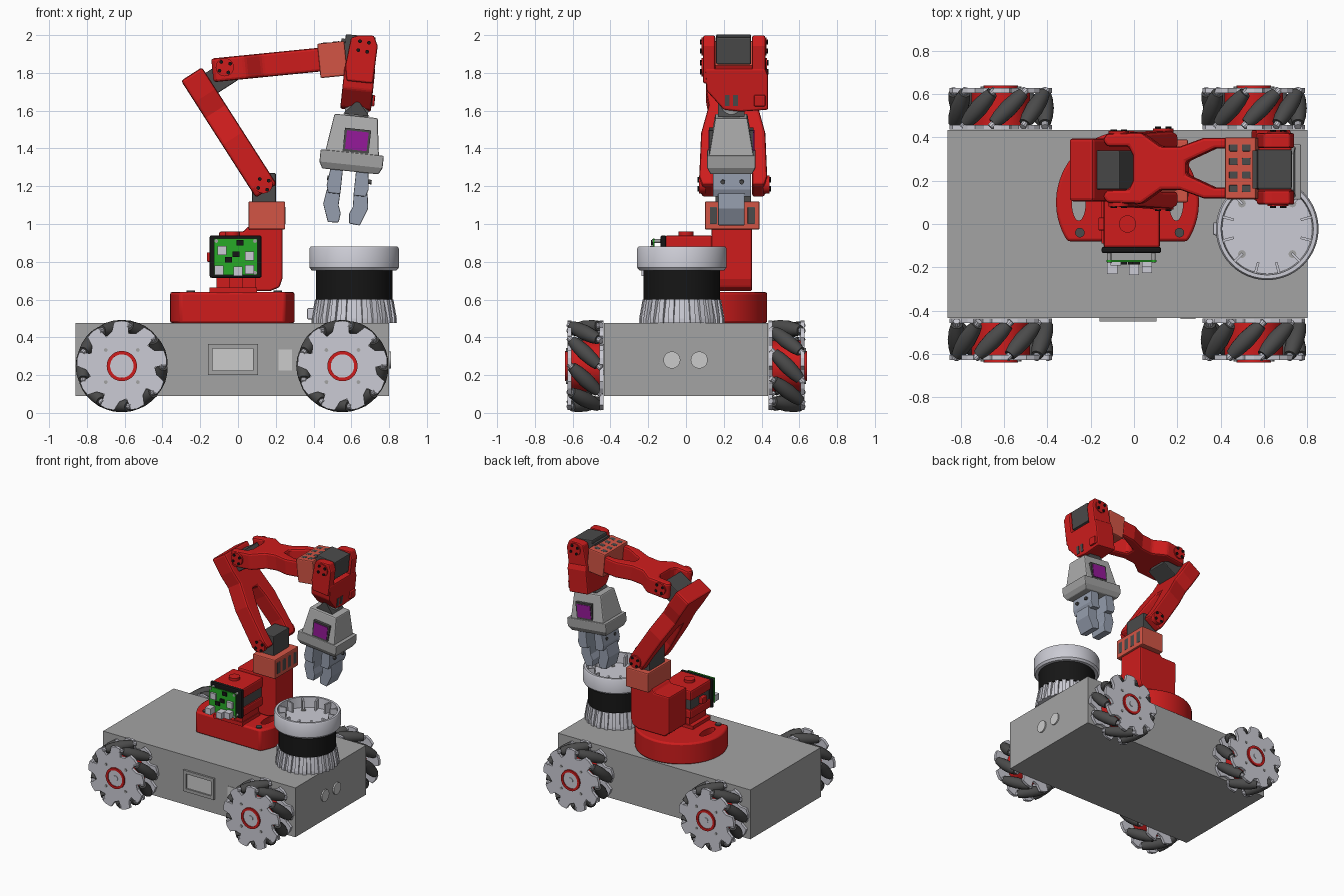
import bpy, bmesh
from math import pi, sin, cos, radians
from mathutils import Matrix, Vector

if "Cube" in bpy.data.objects:
    bpy.data.objects.remove(bpy.data.objects["Cube"])

def mat(name, *c):
    m = bpy.data.materials.new(name)
    m.diffuse_color = (*c, 1)
    m.use_nodes = True
    m.node_tree.nodes["Principled BSDF"].inputs["Base Color"].default_value = m.diffuse_color
    return m

RED = mat("red", .62, .012, .012)
SALMON = mat("salmon", .65, .09, .06)
DARK = mat("dark_grey", .07, .07, .07)
BLACK = mat("black", .008, .008, .008)
PALE = mat("pale_grey", .6, .6, .66)
GREY = mat("mid_grey", .36, .36, .36)
STEEL = mat("steel", .3, .34, .42)
GREEN = mat("green", .02, .4, .02)
PURPLE = mat("purple", .3, .01, .32)

I = Matrix()
T = lambda x, y, z: Matrix.Translation((x, y, z))
R = Matrix.Rotation
XZ = Matrix(((1, 0, 0, 0), (0, 0, 1, 0), (0, 1, 0, 0), (0, 0, 0, 1)))
YZ = Matrix(((0, 0, 1, 0), (1, 0, 0, 0), (0, 1, 0, 0), (0, 0, 0, 1)))

def emit(name, verts, faces, Ms, m, bevel=0, smooth=False):
    bm = bmesh.new()
    for M in (Ms if isinstance(Ms, list) else [Ms]):
        vs = [bm.verts.new(M @ Vector(v)) for v in verts]
        for f in faces:
            bm.faces.new([vs[i] for i in f])
    bmesh.ops.recalc_face_normals(bm, faces=bm.faces)
    me = bpy.data.meshes.new(name)
    bm.to_mesh(me)
    bm.free()
    if smooth:
        me.shade_smooth()
        me.set_sharp_from_angle(angle=radians(35))
    if m:
        me.materials.append(m)
    ob = bpy.data.objects.new(name, me)
    bpy.context.collection.objects.link(ob)
    if bevel:
        b = ob.modifiers.new("bevel", 'BEVEL')
        b.width, b.segments, b.limit_method = bevel, 2, 'ANGLE'
    return ob

def loft(name, rings, Ms, m, bevel=0, smooth=False):
    n = len(rings[0])
    verts = [v for r in rings for v in r]
    faces = [list(range(n)), list(range(len(verts) - n, len(verts)))]
    for k in range(len(rings) - 1):
        for i in range(n):
            j = (i + 1) % n
            faces.append([k*n + i, k*n + j, k*n + n + j, k*n + n + i])
    return emit(name, verts, faces, Ms, m, bevel, smooth)

def prism(name, pts, a, b, Ms, m, bevel=0, smooth=False):
    return loft(name, [[(*p, d) for p in pts] for d in (a, b)], Ms, m, bevel, smooth)

def box(name, x, y, z, m, Ms=I, bevel=0):
    return prism(name, [(x[0], y[0]), (x[1], y[0]), (x[1], y[1]), (x[0], y[1])], *z, Ms, m, bevel)

def lathe(name, prof, Ms, m, n=48):
    ring = lambda r, z: [(r*cos(2*pi*i/n), r*sin(2*pi*i/n), z) for i in range(n)]
    return loft(name, [ring(*p) for p in prof], Ms, m, smooth=True)

def aim(p, d):
    return T(*p) @ Vector(d).to_track_quat('Z', 'Y').to_matrix().to_4x4()

# chassis with front screen, side plate and end sensors
box("chassis", (-.86, .80), (-.435, .435), (.09, .475), mat("chassis_grey", .37, .37, .37))
for nm, x, z in (("screen_frame_bottom", (-.16, .105), (.2, .225)), ("screen_frame_top", (-.16, .105), (.34, .365)),
                 ("screen_frame_left", (-.16, -.135), (.2, .365)), ("screen_frame_right", (.08, .105), (.2, .365))):
    box(nm, x, (-.45, -.43), z, GREY)
box("screen", (-.135, .08), (-.438, -.43), (.225, .34), None)
box("side_plate", (.215, .285), (-.439, -.43), (.225, .335), None)
lathe("end_sensors", [(.045, 0), (.045, .01)], [aim((.8, y, .28), (1, 0, 0)) for y in (-.075, .07)], None, 32)

# mecanum wheels
N = 9
S = 2*pi/N
plate = [(r*cos((k + f)*S), r*sin((k + f)*S)) for k in range(N)
         for f, r in ((0, .237), (.25, .24), (.45, .237), (.55, .175), (.85, .19))]
for nm, cx, ang in (("back_left", -.615, 0), ("back_right", .553, 0), ("front_left", -.615, pi), ("front_right", .553, pi)):
    W = T(cx, 0, .248) @ R(ang, 4, 'Z')
    hub = W @ aim((0, 0, 0), (0, 1, 0))
    for side, a, b in (("outer", .605, .628), ("inner", .437, .457)):
        prism(f"{nm}_wheel_{side}_plate", plate, a, b, W @ XZ, PALE)
    lathe(f"{nm}_wheel_hub", [(.135, .45), (.135, .61)], hub, RED)
    lathe(f"{nm}_wheel_ring", [(.08, .61), (.08, .64), (.062, .64), (.062, .63)], hub, RED)
    lathe(f"{nm}_wheel_cap", [(.062, .6), (.062, .633), (.02, .633), (.02, .638)], hub, PALE, 32)
    spokes = [W @ T(0, .535, 0) @ R(k*S, 4, 'Y') @ aim((.204, 0, 0), (0, 1, -1)) for k in range(N)]
    lathe(f"{nm}_wheel_rollers", [(.027, -.1), (.036, -.06), (.041, 0), (.036, .06), (.027, .1)], spokes, DARK, 16)
    lathe(f"{nm}_wheel_axles", [(.016, -.122), (.016, .122)], spokes, PALE, 10)
    lathe(f"{nm}_wheel_bolts", [(.01, .62), (.01, .634)],
          [hub @ R(k*pi/2 + pi/4, 4, 'Z') @ T(.12, 0, 0) for k in range(4)], GREY, 10)

# round sensor tower with open cup on top
C = T(.615, -.022, 0)
lathe("tower_base", [(.215, .475), (.215, .49), (.19, .6)], C, PALE)
prism("tower_base_ribs", [(.17, .475), (.226, .475), (.226, .5), (.208, .6), (.17, .6)], -.014, .014,
      [C @ R(k*2*pi/24, 4, 'Z') @ XZ for k in range(24)], PALE)
box("tower_plug", (-.25, -.2), (-.03, .03), (.495, .555), PALE, C, .008)
lathe("tower_band", [(.203, .6), (.203, .76)], C, BLACK, 64)
lathe("tower_cup", [(.225, .755), (.237, .77), (.237, .87), (.23, .88), (.213, .88), (.208, .8)], C, PALE, 64)
box("tower_cup_ribs", (.16, .215), (-.006, .006), (.8, .872), PALE, [C @ R((k + .5)*pi/6, 4, 'Z') for k in range(12)])
lathe("tower_screws", [(.018, .8), (.018, .806)], [C @ R(k*pi/2 + pi/4, 4, 'Z') @ T(.165, 0, 0) for k in range(4)], GREY, 16)

# turntable: disc with a flat front and two oval openings
a0 = -.576
arc = [(-.03 + .33*cos(a0 + (pi - 2*a0)*i/48), .1 + .33*sin(a0 + (pi - 2*a0)*i/48)) for i in range(49)]
base = prism("turntable", arc, .475, .64, I, RED, .012, True)
oval = [(.032*cos(i*pi/12), .085*sin(i*pi/12)) for i in range(24)]
cut = prism("oval_cutter", oval, .45, .7, [T(-.255, .1, 0), T(.195, .1, 0)], None)
cut.hide_render = True
cut.hide_viewport = True
bo = base.modifiers.new("openings", 'BOOLEAN')
bo.operation, bo.object = 'DIFFERENCE', cut
lathe("turntable_screws", [(.022, .63), (.022, .648)], [T(-.25, -.04, 0), T(.21, -.04, 0)], DARK, 20)

# swivel motor housing and column
box("motor_legs", (-.035, .035), (-.08, .12), (.63, .75), RED, [T(-.08, 0, 0), T(.06, 0, 0)])
box("motor_foot", (-.15, .1), (-.09, .13), (.635, .665), RED)
box("motor_bottom_cover", (-.14, .12), (-.11, .14), (.72, .79), RED, bevel=.012)
box("motor_core", (-.13, .11), (-.1, .13), (.78, .87), DARK)
box("motor_top_cover", (-.14, .12), (-.11, .14), (.86, .94), RED, bevel=.012)
lathe("motor_cap", [(.04, .93), (.04, .96)], T(-.03, 0, 0), RED, 24)
box("motor_side_knob", (-.165, -.13), (-.03, .03), (.8, .85), RED, bevel=.006)
prism("column", [(-.1, .68), (-.06, .645), (.17, .645), (.22, .665), (.235, .71), (.235, .985), (.05, .985), (.03, .96), (-.1, .96)],
      .135, .35, XZ, RED, .01)

# controller board
box("board_tray", (-.15, .125), (-.135, -.105), (.715, .94), BLACK, bevel=.01)
box("circuit_board", (-.127, .103), (-.176, -.166), (.73, .922), GREEN)
lathe("board_posts", [(.01, 0), (.01, .05)], [aim((x, -.18, z), (0, 1, 0)) for x in (-.115, .09) for z in (.742, .91)], GREY, 12)
for i, (x, z, d) in enumerate(((-.1, .755, .055), (.0, .75, .06), (.06, .76, .05), (.06, .83, .02), (-.085, .86, .015))):
    box(f"board_socket_{i}", (x - .024, x + .024), (-.176 - d, -.17), (z - .024, z + .024), PALE)
for i, (x, z) in enumerate(((-.01, .84), (-.05, .81), (.01, .9))):
    box(f"board_chip_{i}", (x - .018, x + .018), (-.186, -.17), (z - .014, z + .014), BLACK)

# shoulder bracket and servo
box("shoulder_bracket", (.055, .25), (.1, .39), (.97, 1.12), SALMON, bevel=.008)
box("shoulder_bracket_slots", (.24, .252), (-.02, .02), (-.045, .045), DARK, [T(0, .145 + .067*k, 1.045) for k in range(4)], .004)
box("shoulder_servo", (.075, .2), (.155, .345), (1.1, 1.27), DARK, bevel=.006)

# arm links: a half outline is mirrored into an H-shaped plate with forked ends
def link_frame(p, q, y):
    u = Vector((q[0] - p[0], 0, q[1] - p[1])).normalized()
    v = Vector((0, 1, 0))
    return T(p[0], y, p[1]) @ Matrix((u, v, u.cross(v))).transposed().to_4x4()

def link(name, half, t, M):
    prism(name, half + [(u, -v) for u, v in reversed(half)], -t, t, M, RED, .014)

U = link_frame((.15, 1.175), (-.25, 1.80), .25)
link("upper_arm", [(.42, .03), (.33, .06), (.13, .1), (0, .1), (0, .165), (.05, .18), (.33, .17), (.5, .13), (.6, .145), (.735, .145)], .066, U)
box("elbow_servo", (.575, .7), (-.09, .09), (-.19, -.05), DARK, U, .006)
F = link_frame((-.12, 1.815), (.43, 1.87), .258)
link("forearm", [(.12, .06), (.1, .1), (0, .1), (-.02, .13), (0, .16), (.16, .165), (.25, .1), (.34, .1), (.45, .14),
                 (.56, .14), (.56, .09), (.5, .09), (.37, .03)], .063, F)
box("forearm_bracket", (.55, .695), (-.142, .142), (-.098, .085), SALMON, F, .008)
box("forearm_bracket_slots", (-.02, .02), (-.017, .017), (.075, .087), DARK,
    [F @ T(.59 + .06*i, -.095 + .063*k, 0) for i in range(2) for k in range(4)], .004)

# bolts on both sides of the three joints
for nm, x, z, h in (("shoulder", .135, 1.21, .183), ("elbow", -.07, 1.83, .17), ("wrist", .665, 1.94, .168)):
    ends = [aim((x, .255 + s*h, z), (0, s, 0)) for s in (-1, 1)]
    lathe(nm + "_caps", [(.048, -.03), (.048, .004)], ends, RED, 24)
    lathe(nm + "_bolts", [(.01, -.02), (.01, .012)],
          [e @ R(k*pi/2 + .6, 4, 'Z') @ T(.034, 0, 0) for e in ends for k in range(4)], BLACK, 10)

# wrist
G = T(.665, 0, 1.95) @ R(radians(6), 4, 'Y')
cheek = [(-.07, .03), (-.035, .044), (.05, .053), (.075, .0), (.07, -.2), (-.07, -.2), (-.085, -.12)]
for nm, a, b in (("front", .09, .155), ("back", .35, .42)):
    prism(f"wrist_{nm}_cheek", cheek, a, b, G @ XZ, RED, .01)
prism("wrist_block", [(.1, -.12), (.42, -.12), (.435, -.16), (.435, -.34), (.29, -.35), (.2, -.34), (.11, -.24)],
      -.088, .075, G @ YZ, RED, .01)
box("wrist_servo", (-.1, .06), (.16, .345), (-.1, .045), DARK, G, .008)
box("wrist_servo_rear", (-.12, .02), (.165, .34), (-.1, .02), DARK, G)
box("wrist_knob", (.06, .09), (.36, .42), (-.32, -.26), RED, G, .006)
for s in (-1, 1):
    box("wrist_vent", (.072, .079), (-.012, .012), (-.03, .03), DARK, G @ T(0, .24 + s*.022, -.29))

# gripper body with display
def rect(hx, hy, z):
    return [(-hx, .24 - hy, z), (hx, .24 - hy, z), (hx, .24 + hy, z), (-hx, .24 + hy, z)]

prism("gripper_neck_wedge", [(-.07, -.375), (.07, -.375), (0, -.295)], .17, .31, G @ XZ, DARK)
lathe("gripper_neck", [(.062, -.4), (.062, -.33)], G @ T(0, .24, 0), GREY, 32)
loft("gripper_body", [rect(.145, .122, -.6), rect(.115, .085, -.38)], G, mat("gripper_grey", .42, .42, .42), .008)
loft("gripper_skirt", [rect(.15, .11, -.675), rect(.168, .128, -.64), rect(.168, .128, -.575)], G, GREY, .006)
box("display_frame", (-.052, .087), (.122, .358), (-.572, -.448), DARK, G)
box("display", (-.04, .075), (.118, .362), (-.56, -.46), PURPLE, G)

# gripper fingers, mirrored pair
for nm, s in (("left", -1), ("right", 1)):
    K = G @ T(-.005, 0, 0) @ Matrix.Diagonal((s, 1, 1, 1)) @ XZ
    prism(f"{nm}_finger_root", [(.035, -.66), (.1, -.66), (.112, -.76), (.1, -.8), (.035, -.8)], .142, .345, K, STEEL, .005)
    prism(f"{nm}_finger_tip", [(.035, -.78), (.108, -.78), (.12, -.86), (.085, -.955), (.028, -.95), (.022, -.9), (.038, -.86)],
          .17, .31, K, STEEL, .005)
    lathe(f"{nm}_finger_pins", [(.012, .1), (.012, .118)], [G @ aim((0, y, -.72), (s, 0, 0)) for y in (.195, .295)], DARK, 12)
